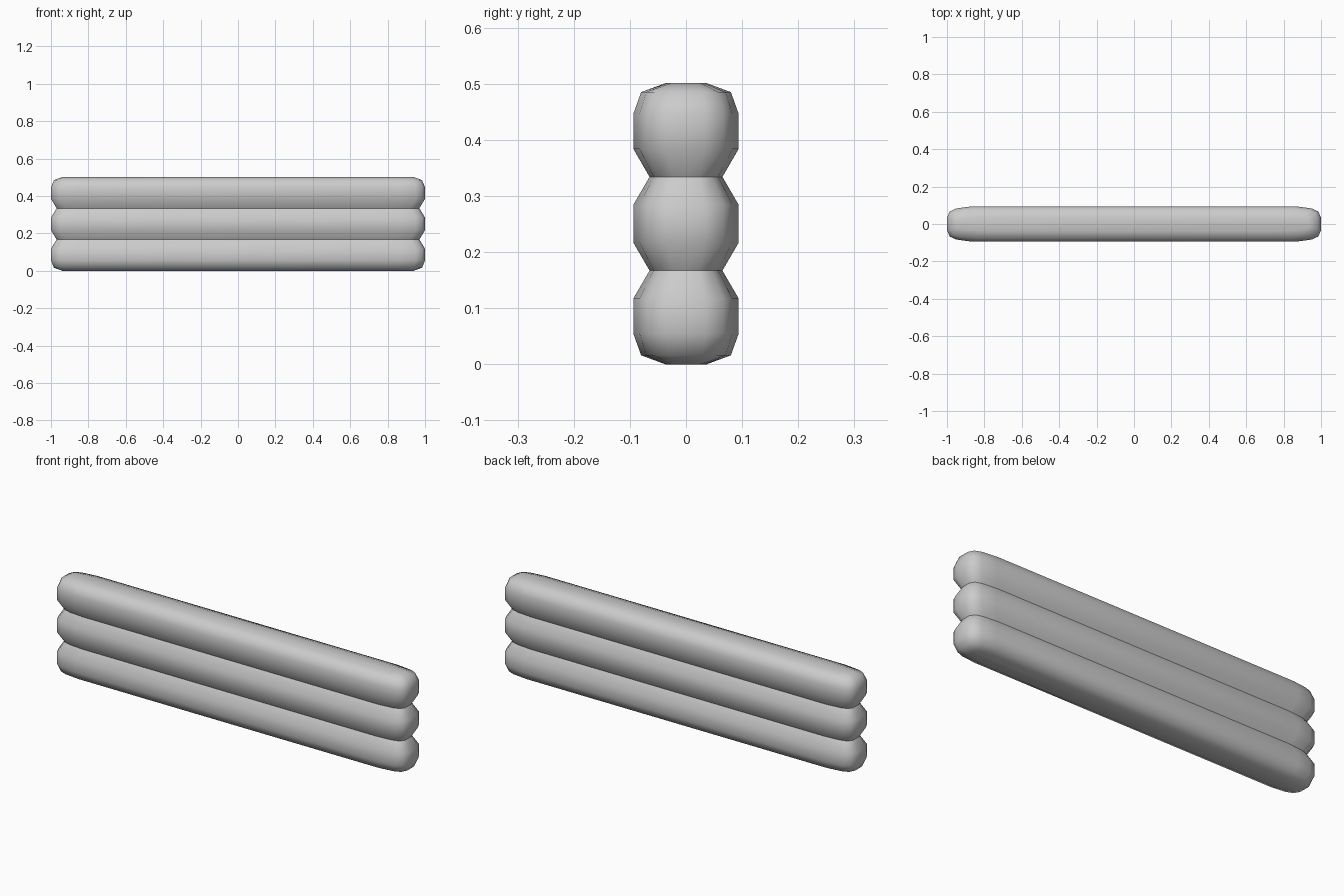
import bpy, bmesh, math

if "Cube" in bpy.data.objects:
    bpy.data.objects.remove(bpy.data.objects["Cube"])

# Rounded end of the plan outline, one quarter: (x, y) at the widest level
QUARTER = [(1.0, 0.0), (1.0, 0.034), (0.985, 0.067), (0.95, 0.083), (0.87, 0.094)]

# Vertical profile: (z, half length, half width)
PROFILE = [
    (0.0, 0.94, 0.037), (0.016, 0.984, 0.08), (0.055, 1.0, 0.094),
    (0.117, 1.0, 0.094), (0.167, 0.97, 0.065), (0.217, 1.0, 0.094),
    (0.284, 1.0, 0.094), (0.334, 0.97, 0.065), (0.384, 1.0, 0.094),
    (0.446, 1.0, 0.094), (0.485, 0.984, 0.08), (0.501, 0.94, 0.037),
]


def outline(half_len, half_wid):
    """Mirror the quarter outline into a full closed loop."""
    q = [(x - 1.0 + half_len, y * half_wid / 0.094) for x, y in QUARTER]
    half = q + [(-x, y) for x, y in reversed(q)]
    return half + [(x, -y) for x, y in reversed(half[1:-1])]


# Stack of three padded bars, lofted through the profile levels
bm = bmesh.new()
rings = [[bm.verts.new((x, y, z)) for x, y in outline(l, w)] for z, l, w in PROFILE]
n = len(rings[0])
for low, high in zip(rings, rings[1:]):
    for i in range(n):
        j = (i + 1) % n
        bm.faces.new((low[i], low[j], high[j], high[i]))

# Flat strips closing the bottom and top
for ring in (rings[0], rings[-1]):
    bm.faces.new(ring)
bmesh.ops.recalc_face_normals(bm, faces=bm.faces)

mesh = bpy.data.meshes.new("stacked_bars")
bm.to_mesh(mesh)
bm.free()
bars = bpy.data.objects.new("stacked_bars", mesh)
bpy.context.collection.objects.link(bars)
bpy.context.view_layer.objects.active = bars
bars.select_set(True)

# Smooth rolls with sharp seams between them
bpy.ops.object.shade_smooth_by_angle(angle=math.radians(55))
